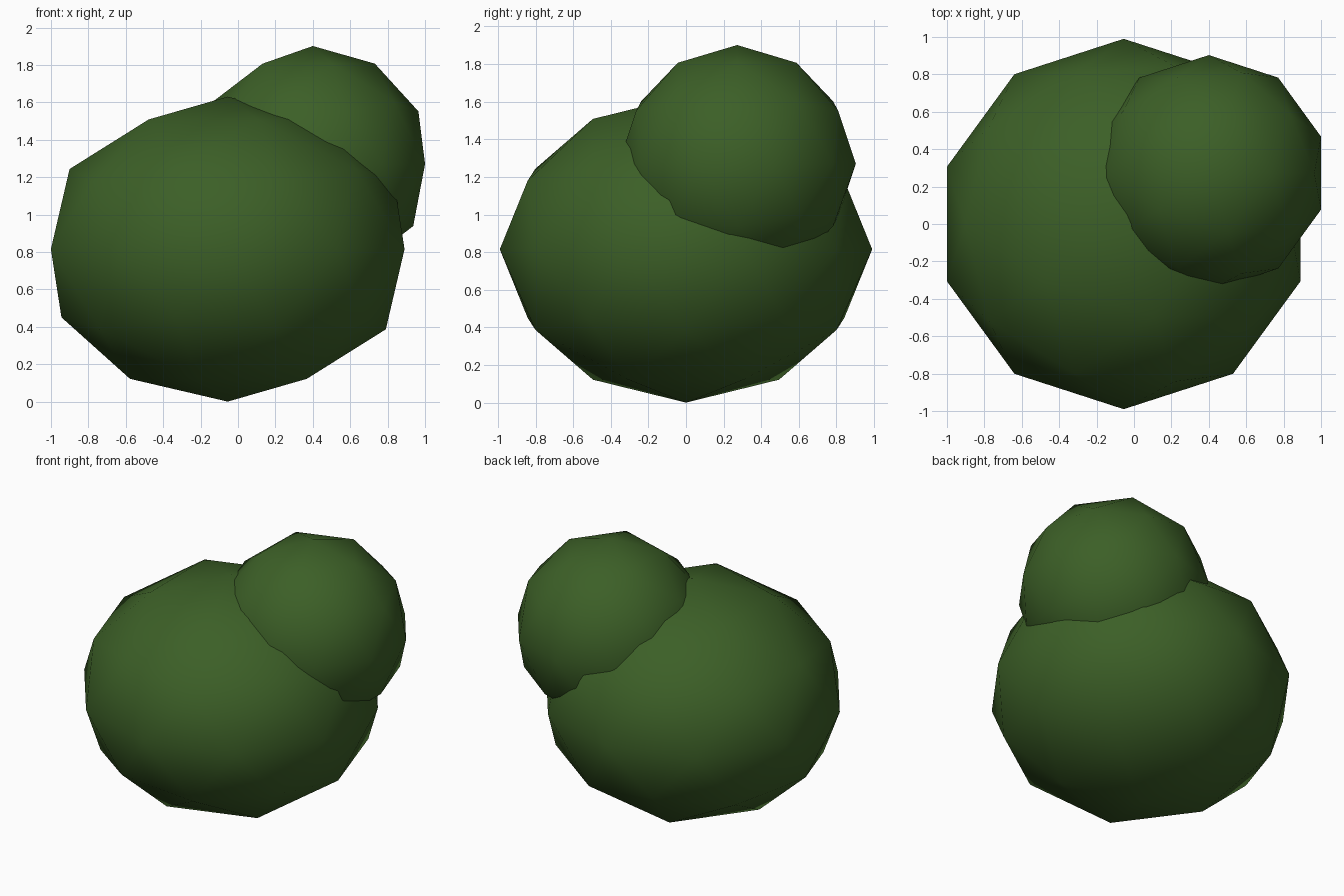
import bpy

# Remove the default cube
cube = bpy.data.objects.get("Cube")
if cube:
    bpy.data.objects.remove(cube, do_unlink=True)

# Leaf colour
leaf = bpy.data.materials.new("leaf_green")
leaf.use_nodes = True
color = (0.045, 0.115, 0.02, 1.0)
leaf.diffuse_color = color
bsdf = leaf.node_tree.nodes["Principled BSDF"]
bsdf.inputs["Base Color"].default_value = color
bsdf.inputs["Roughness"].default_value = 0.9


def foliage(name, centre, radii):
    """Smooth-shaded low-poly leaf clump."""
    bpy.ops.mesh.primitive_ico_sphere_add(subdivisions=2, radius=1, location=centre)
    obj = bpy.context.object
    obj.name = name
    obj.scale = radii
    bpy.ops.object.transform_apply(location=False, rotation=False, scale=True)
    obj.data.materials.append(leaf)
    bpy.ops.object.shade_smooth()
    return obj


# Large flattened clump on the ground, small round clump at its back left
foliage("large_bush", (-0.055, 0, 0.815), (0.994, 0.99, 0.815))
foliage("small_bush", (0.4, 0.272, 1.27), (0.631, 0.631, 0.631))
